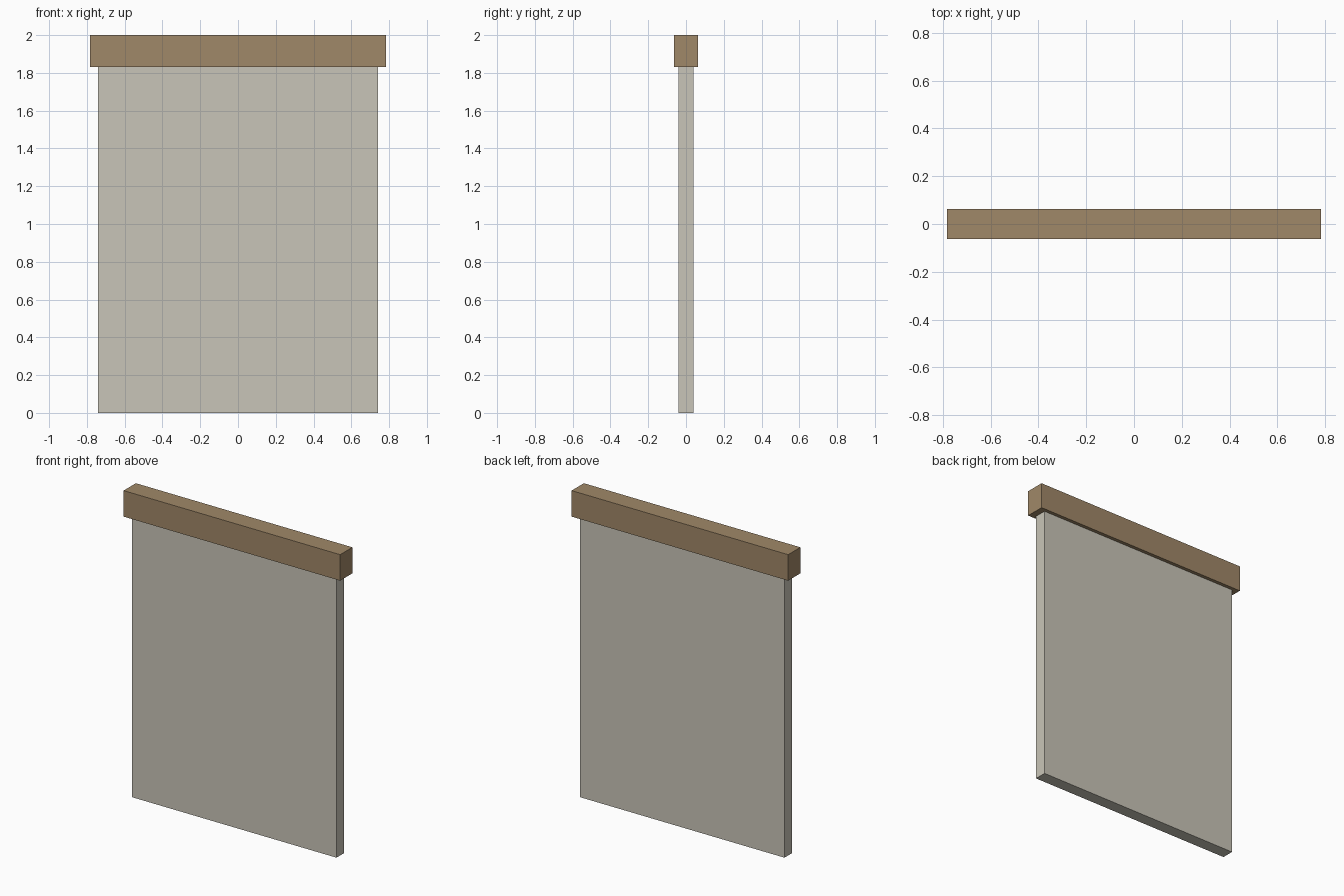
import bpy

cube = bpy.data.objects.get("Cube")
if cube:
    bpy.data.objects.remove(cube, do_unlink=True)


def make_material(name, rgb):
    mat = bpy.data.materials.new(name)
    mat.use_nodes = True
    colour = (*rgb, 1.0)
    mat.diffuse_color = colour
    bsdf = next(n for n in mat.node_tree.nodes if n.type == "BSDF_PRINCIPLED")
    bsdf.inputs["Base Color"].default_value = colour
    return mat


def make_box(name, width, depth, bottom, top, mat):
    bpy.ops.mesh.primitive_cube_add(size=1, location=(0, 0, (bottom + top) / 2))
    box = bpy.context.object
    box.name = name
    box.scale = (width, depth, top - bottom)
    bpy.ops.object.transform_apply(location=False, rotation=False, scale=True)
    box.data.materials.append(mat)
    return box


plaster = make_material("warm grey plaster", (0.584, 0.558, 0.479))
wood = make_material("light brown wood", (0.352, 0.246, 0.138))

RAIL_BOTTOM = 1.83

# Flat upright panel
make_box("wall_panel", 1.48, 0.08, 0, RAIL_BOTTOM, plaster)

# Overhanging beam along the top edge
make_box("top_beam", 1.565, 0.126, RAIL_BOTTOM, 2, wood)
